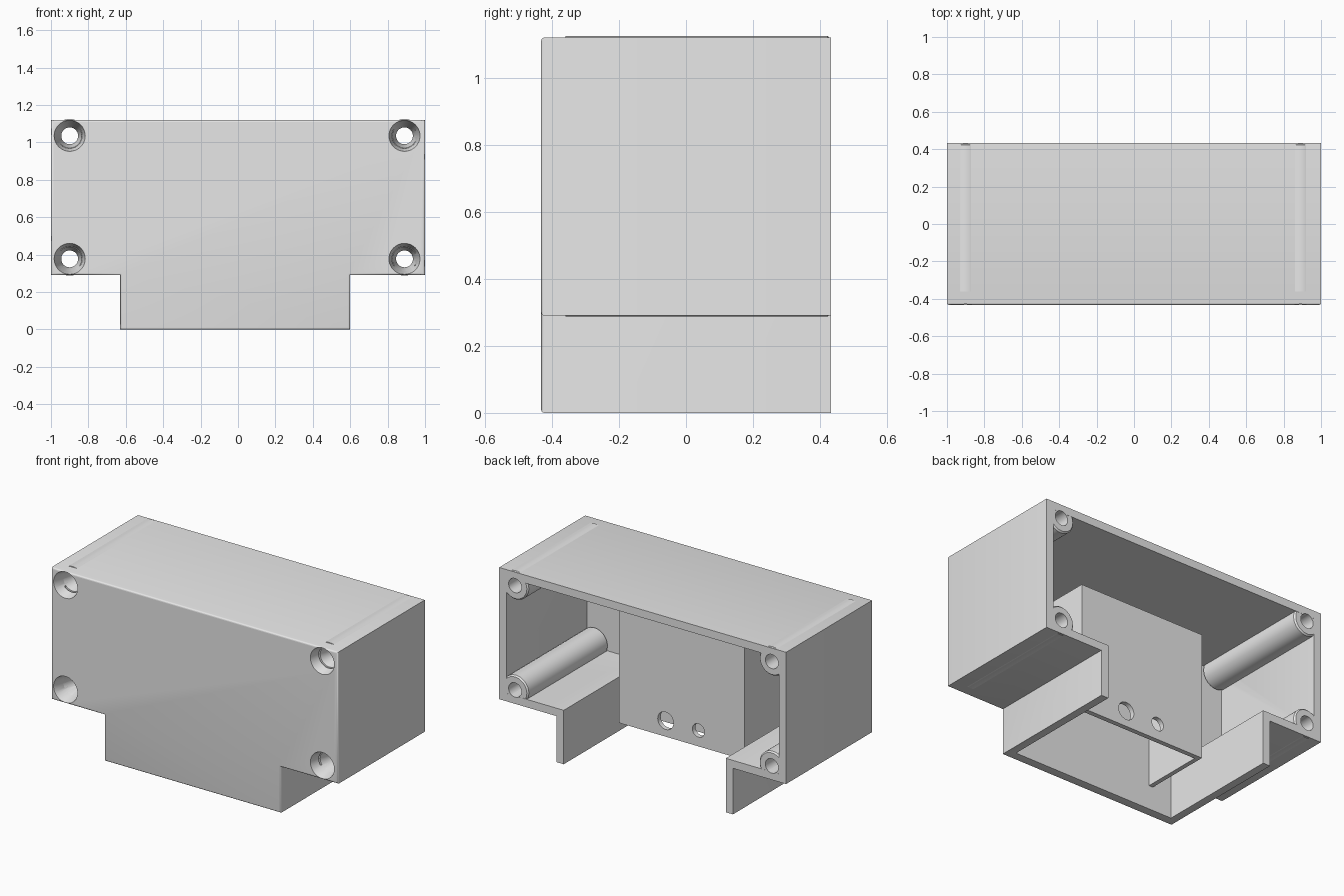
import bpy, bmesh, math

if "Cube" in bpy.data.objects:
    bpy.data.objects.remove(bpy.data.objects["Cube"])

FRONT, BACK, INNER = -0.432, 0.432, -0.37
TOP, SHELF, WALL = 1.12, 0.29, 0.05

grey = bpy.data.materials.new("light_grey")
grey.use_nodes = True
grey.diffuse_color = (0.8, 0.8, 0.8, 1)
grey.node_tree.nodes["Principled BSDF"].inputs["Base Color"].default_value = (0.8, 0.8, 0.8, 1)


def finish(name, bm):
    bmesh.ops.recalc_face_normals(bm, faces=bm.faces)
    mesh = bpy.data.meshes.new(name)
    bm.to_mesh(mesh)
    bm.free()
    mesh.materials.append(grey)
    obj = bpy.data.objects.new(name, mesh)
    bpy.context.collection.objects.link(obj)
    return obj


def prism(name, outline, y0, y1, bevel=0):
    """Extrude an x-z outline along y, optionally rounding its front rim."""
    bm = bmesh.new()
    face = bm.faces.new([bm.verts.new((x, y0, z)) for x, z in outline])
    new = bmesh.ops.extrude_face_region(bm, geom=[face])["geom"]
    for v in new:
        if isinstance(v, bmesh.types.BMVert):
            v.co.y = y1
    if bevel:
        bmesh.ops.recalc_face_normals(bm, faces=bm.faces)
        rim = [e for e in bm.edges if all(abs(v.co.y - y0) < 1e-5 for v in e.verts)]
        bmesh.ops.bevel(bm, geom=rim, offset=bevel, segments=3, profile=0.5, affect='EDGES')
    return finish(name, bm)


def rect(x0, x1, z0, z1):
    return [(x0, z0), (x1, z0), (x1, z1), (x0, z1)]


def lathe(name, x, z, profile, sides=40):
    """Closed solid turned about a y-parallel axis; profile holds (radius, y)."""
    bm = bmesh.new()
    rings = []
    for r, y in profile:
        angles = [2 * math.pi * i / sides for i in range(sides)]
        rings.append([bm.verts.new((x + r * math.cos(a), y, z + r * math.sin(a))) for a in angles])
    for a, b in zip(rings, rings[1:]):
        for i in range(sides):
            j = (i + 1) % sides
            bm.faces.new((a[i], a[j], b[j], b[i]))
    bm.faces.new(rings[0])
    bm.faces.new(rings[-1])
    return finish(name, bm)


def cut(obj, *cutters):
    bpy.context.view_layer.objects.active = obj
    for c in cutters:
        mod = obj.modifiers.new("cut", 'BOOLEAN')
        mod.operation, mod.solver, mod.object = 'DIFFERENCE', 'EXACT', c
        bpy.ops.object.modifier_apply(modifier=mod.name)


def t_outline(inset, bottom):
    left, right, side = -0.63 + inset, 0.60 - inset, 1 - inset
    low, high = SHELF + inset, TOP - inset
    return [(left, bottom), (right, bottom), (right, low), (side, low),
            (side, high), (-side, high), (-side, low), (left, low)]


# T-shaped housing, open at the back and under the stem
shell = prism("housing_shell", t_outline(0, 0), FRONT, BACK, 0.01)
cavity = prism("cavity_cutter", t_outline(WALL, -0.2), INNER, 1)
cut(shell, cavity)
parts, cutters = [shell], [cavity]

# Four corner screw posts with countersunk through holes
for side, x in (("right", -0.9), ("left", 0.89)):
    for level, z in (("upper", 1.035), ("lower", 0.377)):
        bore = lathe("bore_cutter", x, z, [(0.083, FRONT - 0.05), (0.083, FRONT),
                                           (0.045, FRONT + 0.15), (0.045, 1)])
        post = lathe(f"{side}_{level}_screw_post", x, z,
                     [(0.09, INNER + 0.01), (0.09, BACK - 0.01), (0.082, BACK - 0.001)])
        cut(shell, bore)
        cut(post, bore)
        parts.append(post)
        cutters.append(bore)

# Inner pocket on the front wall, open below, with two holes in its back plate
pocket = prism("inner_pocket", rect(-0.448, 0.428, 0.15, 0.945), INNER - 0.01, 0.056)
hollow = prism("pocket_cutter", rect(-0.42, 0.40, 0, 0.915), -0.6, 0.026)
holes = [lathe("hole_cutter", x, 0.25, [(r, -0.1), (r, 0.2)])
         for x, r in ((0.103, 0.055), (-0.126, 0.042))]
cut(pocket, hollow, *holes)
parts.append(pocket)
cutters += [hollow] + holes

for c in cutters:
    bpy.data.objects.remove(c)

# Smooth round surfaces, crisp edges
bpy.ops.object.select_all(action='DESELECT')
for p in parts:
    p.select_set(True)
bpy.context.view_layer.objects.active = shell
bpy.ops.object.shade_smooth_by_angle(angle=math.radians(32))
